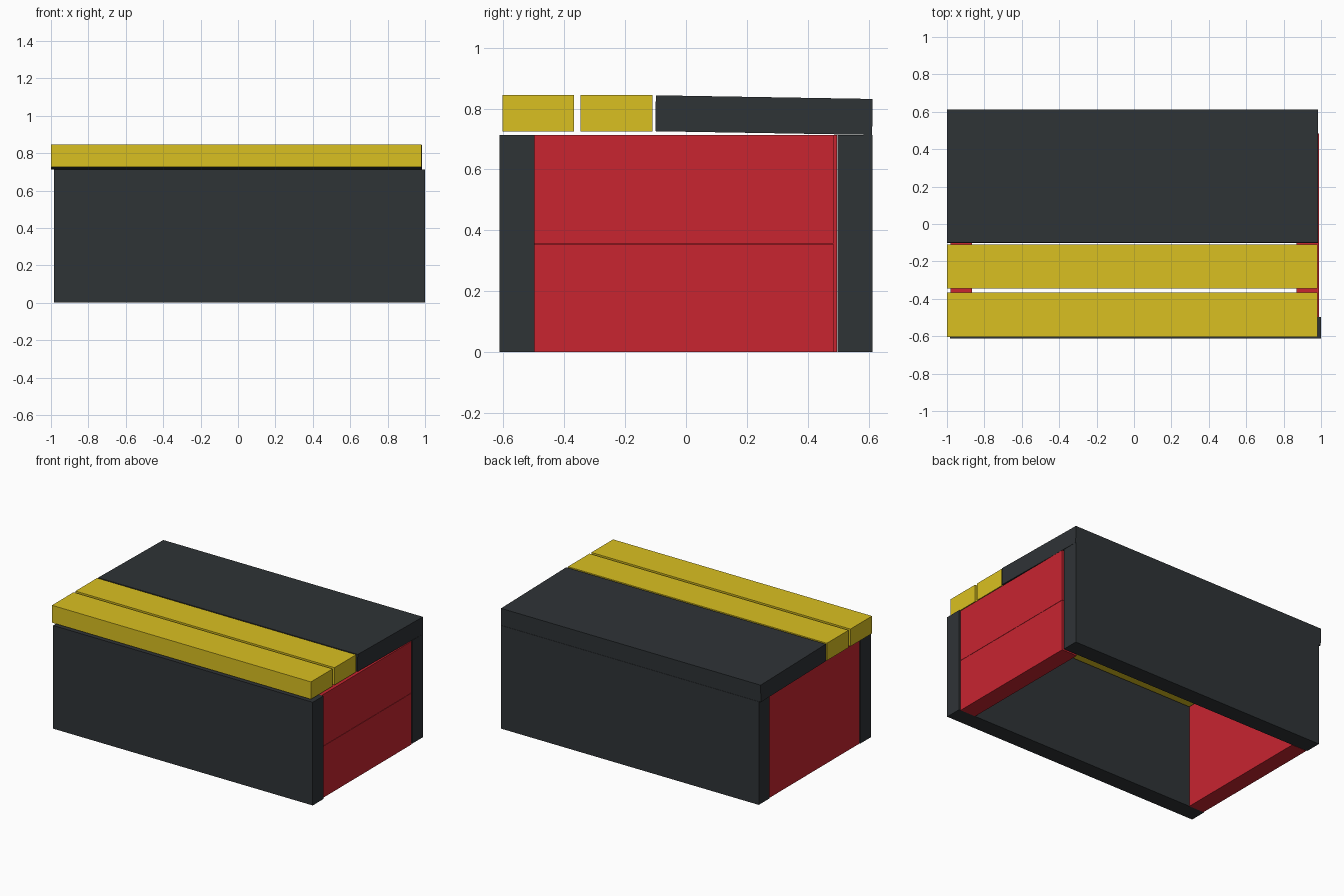
import bpy, math

if "Cube" in bpy.data.objects:
    bpy.data.objects.remove(bpy.data.objects["Cube"])


def material(name, rgb):
    m = bpy.data.materials.new(name)
    m.diffuse_color = (*rgb, 1)
    m.use_nodes = True
    m.node_tree.nodes["Principled BSDF"].inputs["Base Color"].default_value = m.diffuse_color
    return m


dark = material("charcoal", (0.028, 0.033, 0.037))
red = material("red", (0.58, 0.018, 0.03))
yellow = material("yellow", (0.70, 0.53, 0.015))


def board(name, x, y, z, mat, tilt=0):
    """Box spanning the given (min, max) ranges, optionally tilted about x."""
    spans = (x, y, z)
    bpy.ops.mesh.primitive_cube_add(size=1, location=[(a + b) / 2 for a, b in spans])
    ob = bpy.context.object
    ob.name = name
    ob.scale = [b - a for a, b in spans]
    bpy.ops.object.transform_apply(location=False, rotation=False, scale=True)
    ob.rotation_euler.x = tilt
    ob.data.materials.append(mat)
    return ob


H = 0.713

# Long front and back walls
board("front_wall", (-0.985, 1.0), (-0.612, -0.497), (0, H), dark)
board("back_wall", (-0.985, 0.985), (0.497, 0.612), (0, H), dark)

# End walls: one solid, one of two stacked planks
board("left_wall", (-0.98, -0.865), (-0.497, 0.495), (0, H), red)
for i, z in enumerate(((0, 0.355), (0.357, H))):
    board(f"right_wall_plank_{i + 1}", (0.87, 0.988), (-0.497, 0.484), z, red)

# Two front slats on the top
for i, y in enumerate((-0.603, -0.346)):
    board(f"top_slat_{i + 1}", (-1.0, 0.98), (y, y + 0.236), (0.725, 0.845), yellow)

# Wide lid sloping slightly to the back
board("lid", (-1.0, 0.985), (-0.1, 0.612), (0.7195, 0.8375), dark,
      tilt=-math.atan2(0.012, 0.712))
